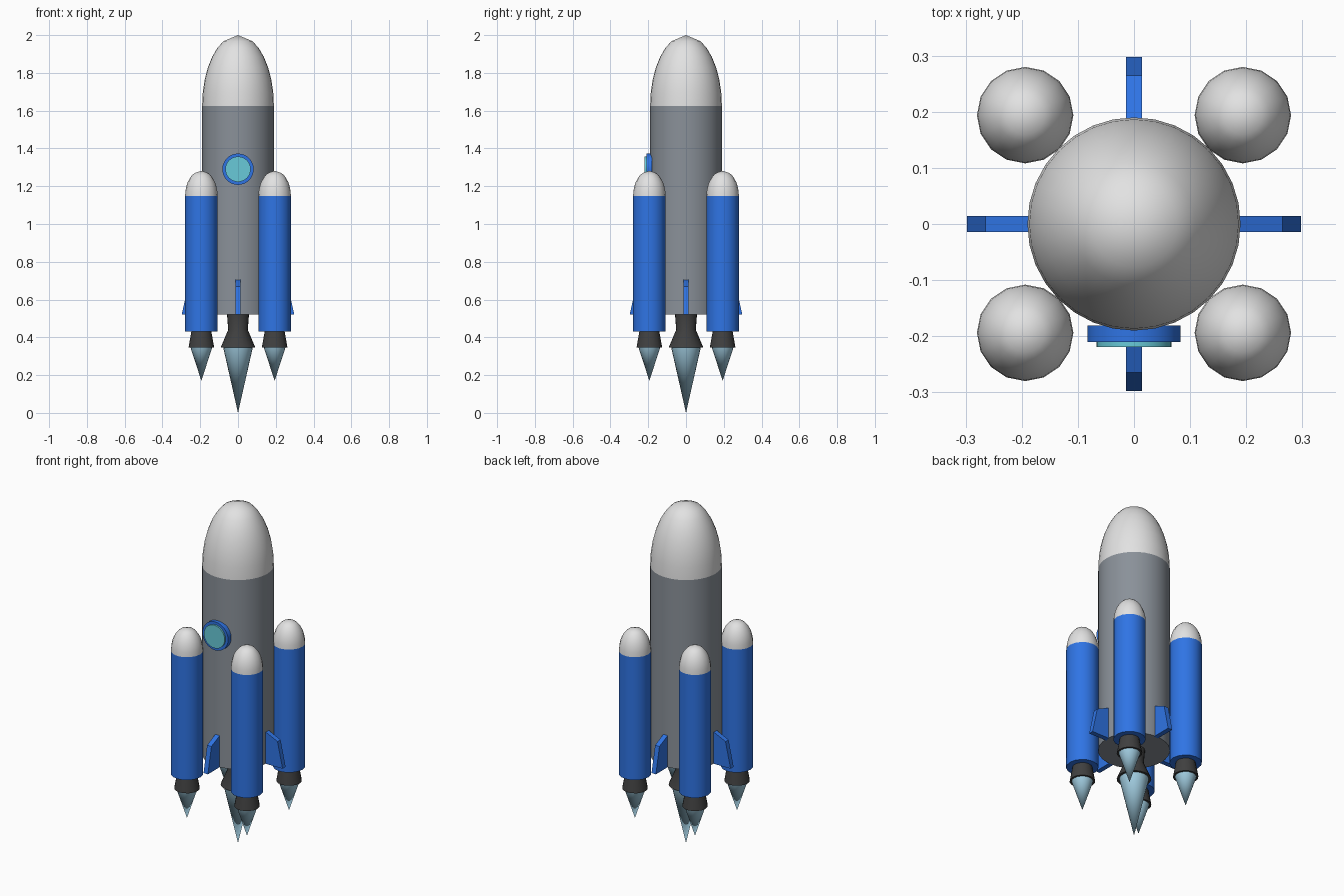
import bpy, bmesh, math
from mathutils import Matrix

if "Cube" in bpy.data.objects:
    bpy.data.objects.remove(bpy.data.objects["Cube"])


def material(name, hex_code):
    def lin(i):
        c = int(hex_code[i:i + 2], 16) / 255
        return c / 12.92 if c <= 0.04045 else ((c + 0.055) / 1.055) ** 2.4
    m = bpy.data.materials.new(name)
    m.diffuse_color = (lin(0), lin(2), lin(4), 1)
    m.use_nodes = True
    m.node_tree.nodes["Principled BSDF"].inputs["Base Color"].default_value = m.diffuse_color
    return m


WHITE = material("white", "E2E2E2")
GREY = material("hull grey", "8A9199")
BLUE = material("blue", "2F74E4")
DARK = material("dark metal", "404040")
FLAME = material("pale blue flame", "A2CEE2")
GLASS = material("aqua glass", "68CAD8")


def finish(name, bm, mat, smooth=True):
    bmesh.ops.recalc_face_normals(bm, faces=bm.faces)
    me = bpy.data.meshes.new(name)
    bm.to_mesh(me)
    bm.free()
    me.materials.append(mat)
    ob = bpy.data.objects.new(name, me)
    bpy.context.collection.objects.link(ob)
    if smooth:
        bpy.ops.object.select_all(action='DESELECT')
        ob.select_set(True)
        bpy.context.view_layer.objects.active = ob
        bpy.ops.object.shade_smooth_by_angle(angle=math.radians(40))
    return ob


def lathe(name, profile, mat, x=0, y=0, sides=32):
    """Revolve (radius, z) points around a vertical axis; flat caps at open ends."""
    bm = bmesh.new()
    rings = []
    for r, z in profile:
        if r == 0:
            rings.append([bm.verts.new((x, y, z))] * sides)
        else:
            rings.append([bm.verts.new((x + r * math.cos(math.tau * i / sides),
                                        y + r * math.sin(math.tau * i / sides), z))
                          for i in range(sides)])
    for a, b in zip(rings, rings[1:]):
        for i in range(sides):
            j = (i + 1) % sides
            bm.faces.new(dict.fromkeys((a[i], a[j], b[j], b[i])))
    for (r, _), ring in zip((profile[0], profile[-1]), (rings[0], rings[-1])):
        if r:
            bm.faces.new(ring)
    return finish(name, bm, mat)


def dome(radius, base, height):
    """Half-ellipse profile with a slightly pointed cap."""
    angles = [math.radians(90 - 11 * i) for i in range(7)]
    return [(radius * math.sin(a), base + height * math.cos(a)) for a in angles] + [(0, base + height)]


# Main rocket
lathe("hull", [(0.19, 0.52), (0.19, 1.625)], GREY)
lathe("nose_cone", dome(0.19, 1.625, 0.375), WHITE)
lathe("main_nozzle", [(0.092, 0.345), (0.052, 0.44), (0.058, 0.52)], DARK, sides=20)
lathe("main_flame", [(0, 0), (0.078, 0.345)], FLAME, sides=20)

# Four boosters
for sx in (-1, 1):
    for sy in (-1, 1):
        p = dict(x=0.194 * sx, y=0.194 * sy, sides=16)
        lathe("booster", [(0.086, 0.43), (0.086, 1.148)], BLUE, **p)
        lathe("booster_nose", dome(0.086, 1.148, 0.134), WHITE, **p)
        lathe("booster_nozzle", [(0.068, 0.345), (0.053, 0.43)], DARK, **p)
        lathe("booster_flame", [(0, 0.17), (0.057, 0.345)], FLAME, **p)

# Four fins
for k in range(4):
    bm = bmesh.new()
    outline = [(0.18, 0.52), (0.298, 0.52), (0.265, 0.67), (0.18, 0.709)]
    face = bm.faces.new([bm.verts.new((r, -0.014, z)) for r, z in outline])
    ext = bmesh.ops.extrude_face_region(bm, geom=[face])
    bmesh.ops.translate(bm, vec=(0, 0.028, 0),
                        verts=[v for v in ext["geom"] if isinstance(v, bmesh.types.BMVert)])
    bm.transform(Matrix.Rotation(k * math.pi / 2, 4, 'Z'))
    finish("fin", bm, BLUE, smooth=False)

# Round front window: discs turned to face -y
for name, r, y0, y1, mat in (("window_frame", 0.083, 0.181, 0.21, BLUE),
                             ("window_glass", 0.067, 0.2, 0.219, GLASS)):
    ob = lathe(name, [(r, y0), (r, y1)], mat)
    ob.data.transform(Matrix.Translation((0, 0, 1.29)) @ Matrix.Rotation(math.pi / 2, 4, 'X'))
